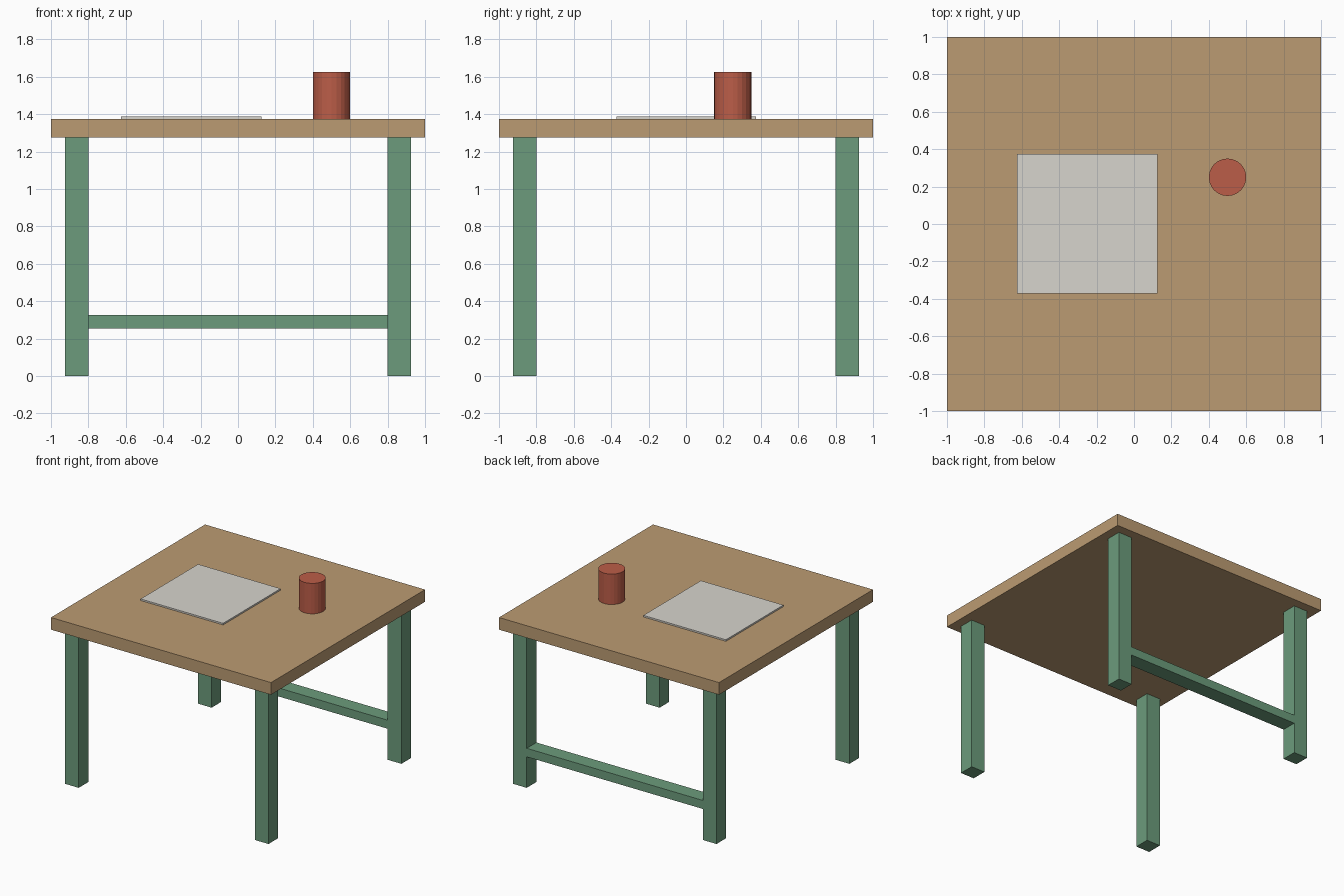
import bpy

if "Cube" in bpy.data.objects:
    bpy.data.objects.remove(bpy.data.objects["Cube"])


def material(name, color):
    mat = bpy.data.materials.new(name)
    mat.diffuse_color = (*color, 1)
    mat.use_nodes = True
    mat.node_tree.nodes["Principled BSDF"].inputs["Base Color"].default_value = mat.diffuse_color
    return mat


wood = material("wood", (0.50, 0.33, 0.17))
green = material("green_paint", (0.15, 0.33, 0.20))
red = material("red_glaze", (0.50, 0.11, 0.065))
paper = material("paper", (0.68, 0.66, 0.61))


def box(name, low, high, mat):
    """Box between two opposite corners."""
    center = [(a + b) / 2 for a, b in zip(low, high)]
    bpy.ops.mesh.primitive_cube_add(size=1, location=center)
    obj = bpy.context.object
    obj.name = name
    obj.scale = [b - a for a, b in zip(low, high)]
    bpy.ops.object.transform_apply(location=False, rotation=False, scale=True)
    obj.data.materials.append(mat)
    return obj


TOP_LOW, TOP_HIGH = 1.275, 1.375
LEG_IN, LEG_OUT = 0.80, 0.925

# Table top
box("table_top", (-1, -1, TOP_LOW), (1, 1, TOP_HIGH), wood)

# Four legs
for side, sx in (("left", -1), ("right", 1)):
    for end, sy in (("front", -1), ("back", 1)):
        xs = sorted((sx * LEG_IN, sx * LEG_OUT))
        ys = sorted((sy * LEG_IN, sy * LEG_OUT))
        box(f"{end}_{side}_leg", (xs[0], ys[0], 0), (xs[1], ys[1], TOP_LOW), green)

# Rail between the back legs
box("back_rail", (-LEG_IN, LEG_IN, 0.255), (LEG_IN, LEG_OUT, 0.325), green)

# Flat sheet lying on the table
box("sheet", (-0.625, -0.372, TOP_HIGH), (0.125, 0.375, 1.388), paper)

# Cup
bpy.ops.mesh.primitive_cylinder_add(vertices=24, radius=0.1, depth=0.25,
                                    location=(0.5, 0.25, TOP_HIGH + 0.125))
cup = bpy.context.object
cup.name = "cup"
cup.data.materials.append(red)
